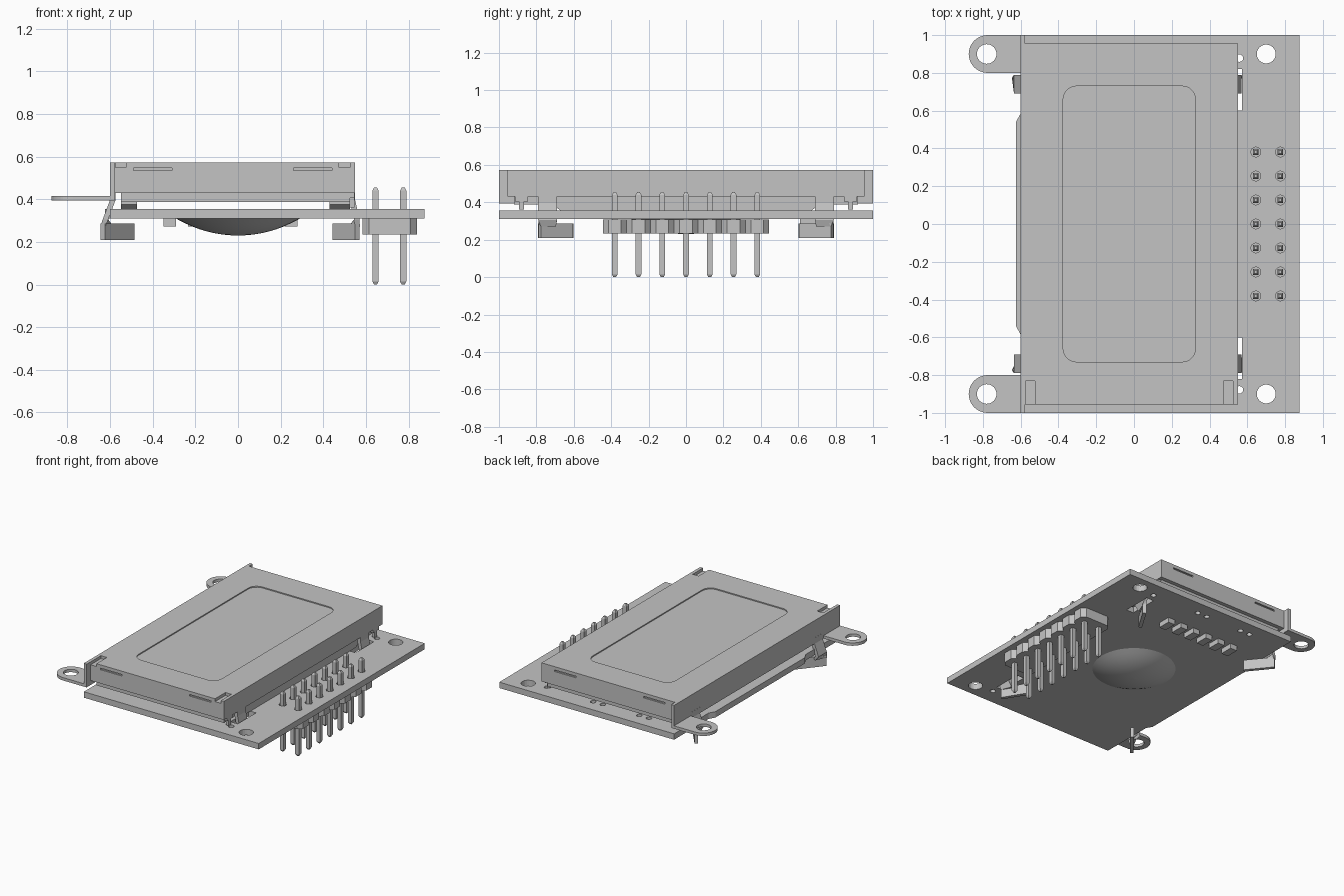
import bpy, bmesh
from math import sin, cos, pi
from mathutils import Vector, Matrix

cube = bpy.data.objects.get("Cube")
if cube:
    bpy.data.objects.remove(cube)

grey = bpy.data.materials.new("plain_grey")
grey.use_nodes = True
grey.diffuse_color = (0.55, 0.55, 0.55, 1)
grey.node_tree.nodes["Principled BSDF"].inputs["Base Color"].default_value = (0.55, 0.55, 0.55, 1)


def add_box(bm, x, y, z):
    size = Vector((x[1] - x[0], y[1] - y[0], z[1] - z[0]))
    mid = Vector((x[0] + x[1], y[0] + y[1], z[0] + z[1])) / 2
    bmesh.ops.create_cube(bm, size=1, matrix=Matrix.Translation(mid) @ Matrix.Diagonal(size).to_4x4())


def add_loft(bm, rings):
    """Skin a list of equal-length point rings and cap both ends."""
    loops = [[bm.verts.new(p) for p in ring] for ring in rings]
    for a, b in zip(loops, loops[1:]):
        for i in range(len(a)):
            j = (i + 1) % len(a)
            bm.faces.new((a[i], a[j], b[j], b[i]))
    bm.faces.new(loops[0][::-1])
    bm.faces.new(loops[-1])


def add_prism(bm, outline, z0, z1):
    add_loft(bm, [[(x, y, z) for x, y in outline] for z in (z0, z1)])


def arc(cx, cy, r, a0, a1, n):
    return [(cx + r * cos(a0 + (a1 - a0) * i / n), cy + r * sin(a0 + (a1 - a0) * i / n))
            for i in range(n + 1)]


def add_disc(bm, x, y, r, z0, z1, n=24):
    add_prism(bm, arc(x, y, r, 0, 2 * pi, n)[:-1], z0, z1)


def finish(name, bm):
    bmesh.ops.recalc_face_normals(bm, faces=bm.faces[:])
    mesh = bpy.data.meshes.new(name)
    bm.to_mesh(mesh)
    bm.free()
    mesh.materials.append(grey)
    ob = bpy.data.objects.new(name, mesh)
    bpy.context.collection.objects.link(ob)
    return ob


def cut(ob, bm):
    tool = finish("cutter", bm)
    tool.hide_render = True
    mod = ob.modifiers.new("cut", 'BOOLEAN')
    mod.operation, mod.solver, mod.object = 'DIFFERENCE', 'EXACT', tool
    bpy.context.view_layer.objects.active = ob
    bpy.ops.object.modifier_apply(modifier="cut")
    bpy.data.objects.remove(tool)


pin_spots = [(x, (i - 3) * 0.127) for x in (0.645, 0.775) for i in range(7)]

# Circuit board with a bulged edge, mounting holes, tab slots and pin holes
bm = bmesh.new()
add_prism(bm, [(-0.6, -1), (0.875, -1), (0.875, 1), (-0.6, 1), (-0.6, 0.585),
               (-0.625, 0.54), (-0.625, -0.54), (-0.6, -0.585)], 0.31, 0.355)
board = finish("circuit_board", bm)
bm = bmesh.new()
for s in (-1, 1):
    add_disc(bm, 0.7, 0.9 * s, 0.05, 0.2, 0.5)
    add_disc(bm, 0.558, 0.878 * s, 0.02, 0.2, 0.5, 12)
    add_box(bm, (0.51, 0.572), sorted((0.6 * s, 0.82 * s)), (0.2, 0.5))
for x in (0.16, 0.08, -0.23, -0.31):
    add_disc(bm, x, 0.89, 0.02, 0.2, 0.5, 12)
for x, y in pin_spots:
    add_disc(bm, x, y, 0.026, 0.2, 0.5, 16)
cut(board, bm)

# Display bezel: hollow tray with corner notches, end slots and a window outline
bm = bmesh.new()
add_box(bm, (-0.576, 0.55), (-0.955, 0.955), (0.43, 0.572))
bezel = finish("display_bezel", bm)
bm = bmesh.new()
add_box(bm, (-0.55, 0.525), (-0.925, 0.925), (0.4, 0.535))
for x in (-0.575, 0.475):
    add_box(bm, (x, x + 0.05), (-1, -0.83), (0.55, 0.6))
for x in (-0.49, 0.26):
    for y in (-0.955, 0.955):
        add_box(bm, (x, x + 0.18), (y - 0.012, y + 0.012), (0.535, 0.547))
window = []
for k, (sx, sy) in enumerate(((1, 1), (-1, 1), (-1, -1), (1, -1))):
    window += arc(-0.025 + 0.28 * sx, 0.66 * sy, 0.07, k * pi / 2, (k + 1) * pi / 2, 6)
add_prism(bm, window, 0.564, 0.6)
cut(bezel, bm)

# Long side flange carrying the two mounting ears
bm = bmesh.new()
add_box(bm, (-0.6, -0.576), (-1, 1), (0.395, 0.572))
finish("side_flange", bm)
for s, name in ((-1, "front_mounting_ear"), (1, "back_mounting_ear")):
    bm = bmesh.new()
    add_prism(bm, [(-0.58, 0.9 * s - 0.1), (-0.58, 0.9 * s + 0.1)]
              + arc(-0.775, 0.9 * s, 0.1, pi / 2, 3 * pi / 2, 20), 0.394, 0.416)
    ear = finish(name, bm)
    bm = bmesh.new()
    add_disc(bm, -0.78, 0.9 * s, 0.052, 0.3, 0.5)
    cut(ear, bm)

# Display glass block inside the bezel, and its contact strips
bm = bmesh.new()
add_box(bm, (-0.55, 0.525), (-0.92, 0.92), (0.387, 0.536))
finish("display_glass", bm)
for name, x0, x1 in (("left_contact_strip", 0.43, 0.525), ("right_contact_strip", -0.55, -0.475)):
    bm = bmesh.new()
    add_loft(bm, [[(x0, -h, z), (x1, -h, z), (x1, h, z), (x0, h, z)]
                  for h, z in ((0.67, 0.355), (0.695, 0.375), (0.695, 0.43))])
    finish(name, bm)

# Small locating feet under the bezel
bm = bmesh.new()
for s in (-1, 1):
    add_box(bm, (0.523, 0.547), (0.88 * s - 0.014, 0.88 * s + 0.014), (0.362, 0.44))
    add_box(bm, (0.5, 0.547), (0.88 * s - 0.035, 0.88 * s + 0.035), (0.405, 0.44))
finish("bezel_feet", bm)


# Twisted fixing tabs: a leaning neck and an angled blade below the board
def slab(p, q, z, t=0.013):
    p, q = Vector(p), Vector(q)
    n = Vector((p.y - q.y, q.x - p.x)).normalized() * t
    return [(v.x, v.y, z) for v in (p + n, q + n, q - n, p - n)]


for side, top, low, outer, inner in (("right", -0.588, -0.622, -0.635, -0.495),
                                     ("left", 0.537, 0.557, 0.56, 0.455)):
    for end, s in (("front", -1), ("back", 1)):
        bm = bmesh.new()
        mid = outer * 0.7 + inner * 0.3
        add_loft(bm, [slab((top, 0.69 * s), (top, 0.79 * s), 0.44),
                      slab((top, 0.69 * s), (top, 0.79 * s), 0.395),
                      slab((low, 0.69 * s), (low, 0.79 * s), 0.305),
                      slab((mid, 0.7 * s), (outer, 0.78 * s), 0.27)])
        add_loft(bm, [slab((inner, 0.61 * s), (outer, 0.782 * s), z) for z in (0.208, 0.287)])
        finish(f"{end}_{side}_twist_tab", bm)

# Chip blob: shallow spherical cap under the board
bm = bmesh.new()
depth, rim = 0.08, 0.29
radius = (rim * rim + depth * depth) / (2 * depth)
rings = []
for i in range(9):
    r = rim * (1 - i / 8) + 0.002
    z = 0.31 - depth + radius - (radius ** 2 - min(r, rim) ** 2) ** 0.5
    rings.append([(x, y, z) for x, y in arc(0, 0, r, 0, 2 * pi, 48)[:-1]])
add_loft(bm, rings)
blob = finish("chip_blob", bm)
for p in blob.data.polygons:
    p.use_smooth = len(p.vertices) == 4

# Row of small components under the board
bm = bmesh.new()
for i in range(6):
    x = -0.32 + i * 0.114
    add_box(bm, (x - 0.029, x + 0.029), (0.61, 0.71), (0.272, 0.311))
finish("small_components", bm)

# Pin header housing: chamfered segments in a row
bm = bmesh.new()
c, hx, hy = 0.03, 0.127, 0.0635
for i in range(7):
    y = (i - 3) * 0.127
    add_prism(bm, [(0.712 + a, y + b) for a, b in (
        (hx, hy - c), (hx - c, hy), (c - hx, hy), (-hx, hy - c),
        (-hx, c - hy), (c - hx, -hy), (hx - c, -hy), (hx, c - hy))], 0.234, 0.309)
finish("pin_header_housing", bm)

# Header pins with tapered tips
bm = bmesh.new()
for x, y in pin_spots:
    add_loft(bm, [[(x + a * w, y + b * w, z) for a, b in ((-1, -1), (1, -1), (1, 1), (-1, 1))]
                  for w, z in ((0.007, 0), (0.015, 0.015), (0.015, 0.44), (0.007, 0.455))])
finish("header_pins", bm)
